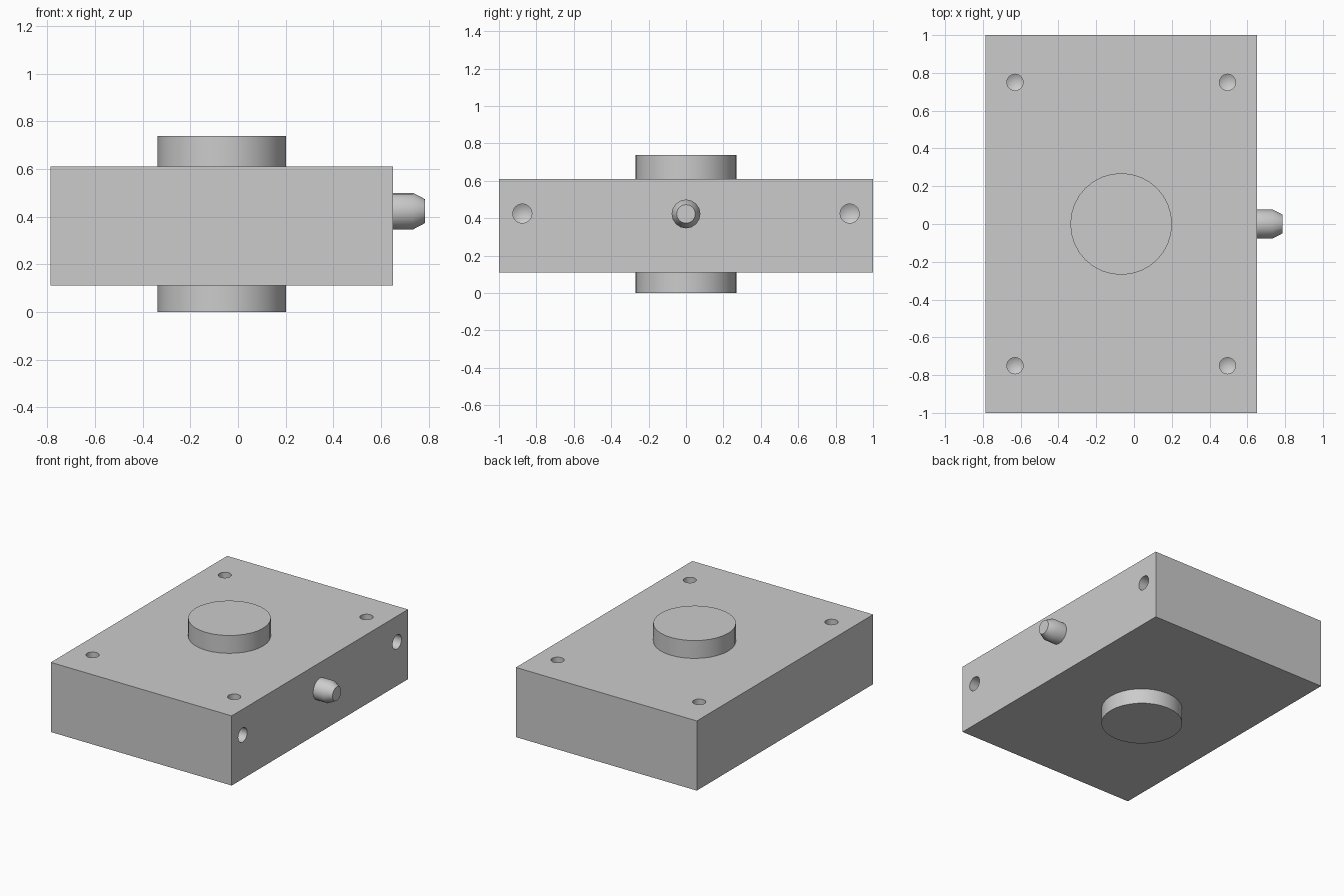
import bpy, bmesh, math
from mathutils import Matrix, Vector

default = bpy.data.objects.get("Cube")
if default:
    bpy.data.objects.remove(default, do_unlink=True)

grey = bpy.data.materials.new("plain grey")
grey.use_nodes = True
colour = (0.6, 0.6, 0.6, 1)
grey.diffuse_color = colour
grey.node_tree.nodes["Principled BSDF"].inputs["Base Color"].default_value = colour

UP = Matrix.Identity(4)
SIDEWAYS = Matrix.Rotation(math.pi / 2, 4, 'Y')   # local z points to +x


def finish(name, bm):
    bmesh.ops.recalc_face_normals(bm, faces=bm.faces)
    mesh = bpy.data.meshes.new(name)
    bm.to_mesh(mesh)
    bm.free()
    mesh.materials.append(grey)
    obj = bpy.data.objects.new(name, mesh)
    bpy.context.collection.objects.link(obj)
    return obj


def smooth(obj):
    bpy.ops.object.select_all(action='DESELECT')
    obj.select_set(True)
    bpy.context.view_layer.objects.active = obj
    bpy.ops.object.shade_smooth_by_angle(angle=math.radians(28))


def add_turned(bm, profile, centre, turn, sides):
    """Closed turned solid from (radius, height) pairs; radius 0 makes a tip."""
    place = Matrix.Translation(Vector(centre)) @ turn
    rings = []
    for r, h in profile:
        count = sides if r else 1
        rings.append([bm.verts.new(place @ Vector((r * math.cos(math.tau * i / sides),
                                                   r * math.sin(math.tau * i / sides), h)))
                      for i in range(count)])
    for a, b in zip(rings, rings[1:]):
        for i in range(sides):
            j = (i + 1) % sides
            if len(a) == 1:
                bm.faces.new((a[0], b[i], b[j]))
            else:
                bm.faces.new((a[i], a[j], b[j], b[i]))
    for ring in (rings[0], rings[-1]):
        if len(ring) > 1:
            bm.faces.new(ring)


# Rectangular block
bm = bmesh.new()
bmesh.ops.create_cube(bm, size=1)
bmesh.ops.scale(bm, vec=(1.436, 2, 0.5), verts=bm.verts)
bmesh.ops.translate(bm, vec=(-0.068, 0, 0.36), verts=bm.verts)
block = finish("block", bm)

# Blind drilled holes with conical ends: four on top, two in the left side
bm = bmesh.new()
for y in (-1, 1):
    for x in (-0.63, 0.495):
        add_turned(bm, [(0, -0.225), (0.043, -0.2), (0.043, 0.05)],
                   (x, 0.75 * y, 0.61), UP, 24)
    add_turned(bm, [(0, -0.23), (0.051, -0.2), (0.051, 0.05)],
               (0.65, 0.875 * y, 0.425), SIDEWAYS, 24)
drill = finish("drill_cutter", bm)
drill.hide_render = True

cut = block.modifiers.new("drilled holes", 'BOOLEAN')
cut.operation = 'DIFFERENCE'
cut.solver = 'EXACT'
cut.object = drill
bpy.ops.object.select_all(action='DESELECT')
block.select_set(True)
bpy.context.view_layer.objects.active = block
bpy.ops.object.modifier_apply(modifier=cut.name)
bpy.data.objects.remove(drill, do_unlink=True)
smooth(block)

# Round bosses above and below the block
for name, low, high in (("top_boss", 0.6, 0.738), ("bottom_boss", 0, 0.12)):
    bm = bmesh.new()
    add_turned(bm, [(0.269, low), (0.269, high)], (-0.068, 0, 0), UP, 32)
    smooth(finish(name, bm))

# Tapered pin on the left side
bm = bmesh.new()
add_turned(bm, [(0.077, -0.02), (0.077, 0.084), (0.05, 0.135)],
           (0.65, 0, 0.423), SIDEWAYS, 16)
smooth(finish("side_pin", bm))
